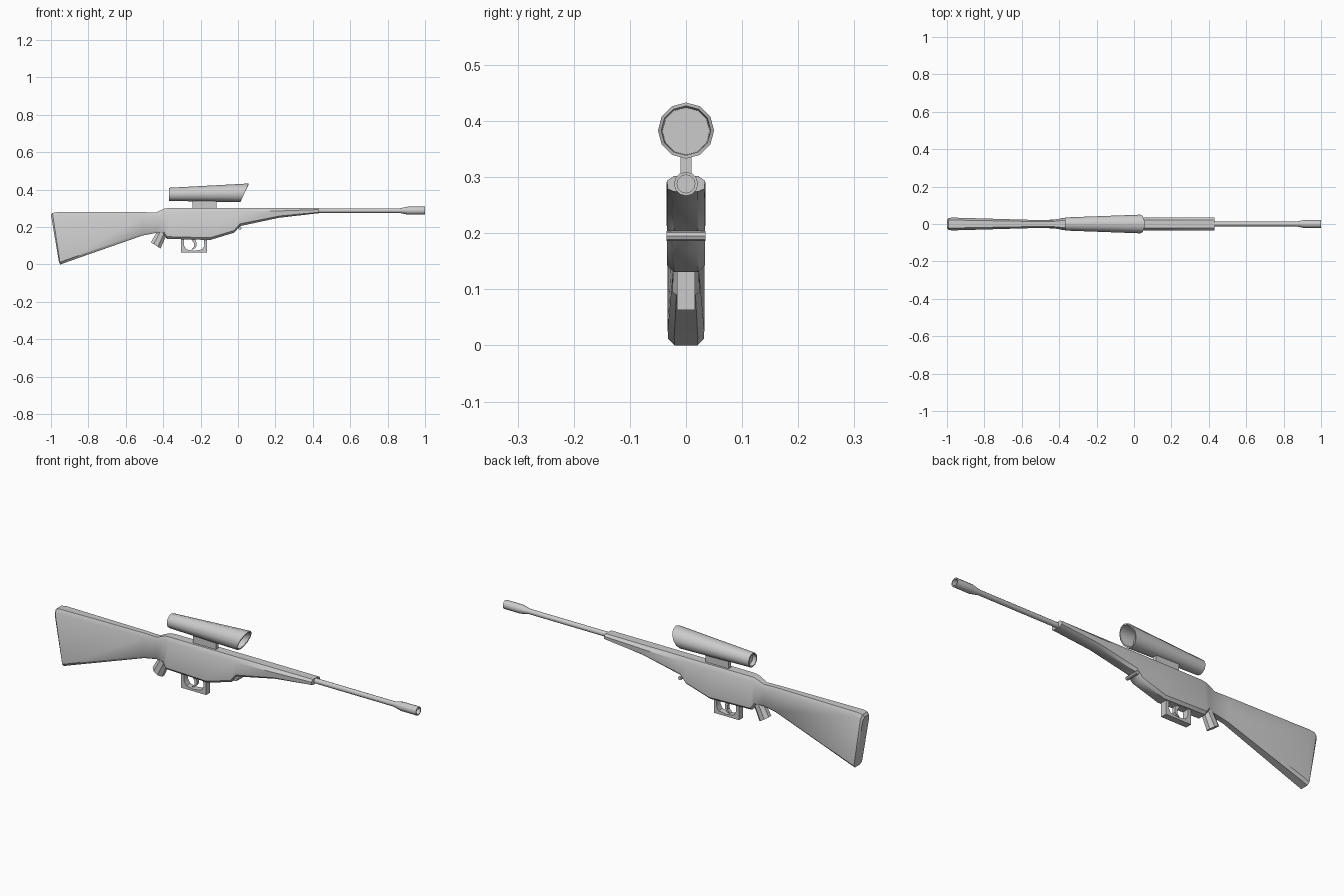
import bpy, bmesh
from math import sin, cos, pi
from mathutils import Vector

if "Cube" in bpy.data.objects:
    bpy.data.objects.remove(bpy.data.objects["Cube"])


def loft(name, rings, closed=False, caps=(True, True), angle=35):
    """Skin a list of equal-length point rings."""
    bm = bmesh.new()
    vr = [[bm.verts.new(p) for p in r] for r in rings]
    n = len(rings[0])
    count = len(vr) if closed else len(vr) - 1
    for i in range(count):
        a, b = vr[i], vr[(i + 1) % len(vr)]
        for j in range(n):
            k = (j + 1) % n
            bm.faces.new((a[j], a[k], b[k], b[j]))
    if not closed:
        if caps[0]:
            bm.faces.new(vr[0][::-1])
        if caps[1]:
            bm.faces.new(vr[-1])
    bmesh.ops.recalc_face_normals(bm, faces=bm.faces)
    me = bpy.data.meshes.new(name)
    bm.to_mesh(me)
    bm.free()
    ob = bpy.data.objects.new(name, me)
    bpy.context.collection.objects.link(ob)
    bpy.ops.object.select_all(action='DESELECT')
    ob.select_set(True)
    bpy.context.view_layer.objects.active = ob
    bpy.ops.object.shade_smooth_by_angle(angle=angle * pi / 180)
    return ob


def circle(x, r, z, slant=0.0, n=12):
    """Ring around the x axis; slant leans the ring forward at its top."""
    return [(x + slant * cos(2 * pi * i / n), r * sin(2 * pi * i / n),
             z + r * cos(2 * pi * i / n)) for i in range(n)]


def section(xt, zt, xb, zb, w):
    """Chamfered cross-section between a top and a bottom point."""
    h = zt - zb
    c = min(0.02, 0.3 * h) / h
    d = min(0.02, 0.3 * h) * 0.6 / h
    half = [(w * 0.62, 0), (w, c), (w * 0.96, 1 - d), (w * 0.62, 1)]
    pts = half + [(-y, t) for y, t in reversed(half)]
    return [(xt + (xb - xt) * t, y, zt + (zb - zt) * t) for y, t in pts]


def prism(name, outline, w):
    """Extrude an xz outline across y."""
    return loft(name, [[(x, s * w, z) for x, z in outline] for s in (-1, 1)])


# Stock, receiver and forend
loft("stock", [section(*s) for s in (
    (-1.0, 0.264, -0.957, 0.012, 0.026),
    (-0.992, 0.276, -0.95, 0.0, 0.033),
    (-0.965, 0.28, -0.91, 0.015, 0.034),
    (-0.51, 0.28, -0.51, 0.155, 0.021),
    (-0.44, 0.278, -0.44, 0.168, 0.021),
    (-0.39, 0.30, -0.40, 0.165, 0.029),
    (-0.36, 0.302, -0.38, 0.137, 0.034),
    (-0.15, 0.302, -0.15, 0.131, 0.035),
    (-0.02, 0.302, -0.02, 0.17, 0.035),
    (0.01, 0.302, 0.01, 0.205, 0.035),
    (0.22, 0.302, 0.22, 0.25, 0.035),
    (0.43, 0.302, 0.43, 0.274, 0.034))])

# Barrel with flared, hollow muzzle
loft("barrel", [circle(x, r, 0.288) for x, r in (
    (0.40, 0.0125), (0.865, 0.0125), (0.91, 0.0215), (1.0, 0.0215),
    (1.0, 0.016), (0.95, 0.016))])

# Scope tube with slanted hood and recessed lenses
loft("scope", [circle(*c) for c in (
    (-0.35, 0.029, 0.375), (-0.37, 0.029, 0.375), (-0.37, 0.035, 0.375),
    (0.035, 0.05, 0.383, 0.022), (0.035, 0.044, 0.383, 0.022),
    (-0.03, 0.042, 0.382))])
prism("scope_mount", [(-0.243, 0.29), (-0.115, 0.29),
                      (-0.115, 0.35), (-0.243, 0.35)], 0.01)

# Trigger guard: rectangular outside, rounded opening
outer = [(-0.305, 0.063), (-0.235, 0.063), (-0.165, 0.063), (-0.165, 0.1),
         (-0.165, 0.14), (-0.235, 0.14), (-0.305, 0.14), (-0.305, 0.1)]
inner = [(-0.275, 0.08), (-0.235, 0.073), (-0.192, 0.08), (-0.18, 0.1),
         (-0.182, 0.133), (-0.235, 0.133), (-0.288, 0.133), (-0.288, 0.1)]
loft("trigger_guard", [[(o[0], -0.016, o[1]), (o[0], 0.016, o[1]),
                        (i[0], 0.016, i[1]), (i[0], -0.016, i[1])]
                       for o, i in zip(outer, inner)], closed=True)

# Curved trigger
prism("trigger", [(-0.255, 0.14), (-0.236, 0.115), (-0.236, 0.095), (-0.25, 0.078),
                  (-0.235, 0.082), (-0.222, 0.097), (-0.222, 0.118), (-0.23, 0.14)], 0.009)

# Short angled grip stub under the wrist
side, axis = Vector((0.85, 0, -0.53)), Vector((0.45, 0, 0.89))
base = Vector((-0.44, 0, 0.102))
loft("grip_stub", [[base + axis * t + side * (r * cos(pi * i / 4 + pi / 8))
                    + Vector((0, 0.8 * r * sin(pi * i / 4 + pi / 8), 0))
                    for i in range(8)] for t, r in ((0, 0.033), (0.075, 0.029))])

# Sling pin across the receiver
loft("sling_pin", [[(0.01 + 0.009 * cos(pi * i / 4), y, 0.195 + 0.009 * sin(pi * i / 4))
                    for i in range(8)] for y in (-0.035, 0.035)])
